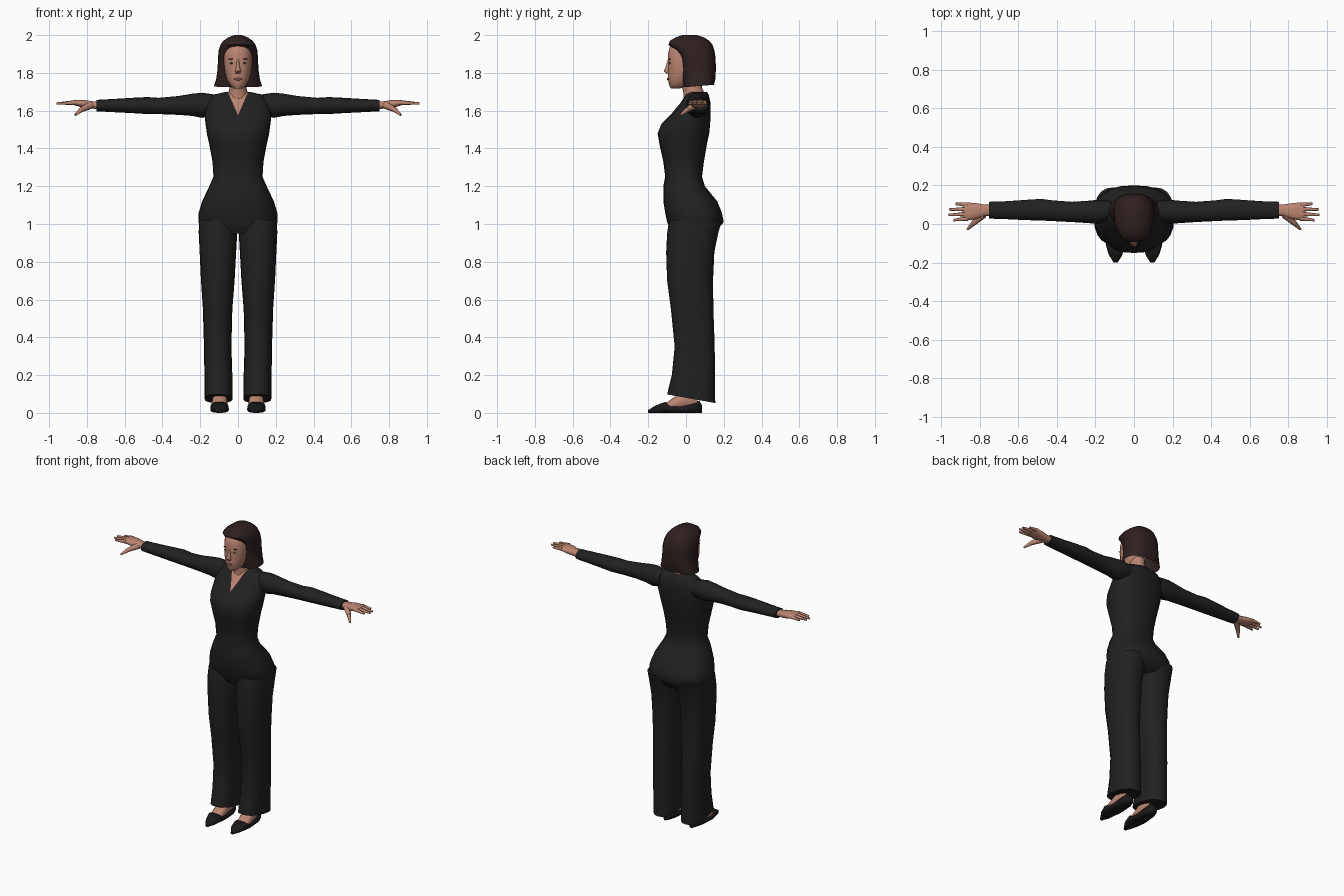
import bpy, bmesh, math
from mathutils import Vector, Matrix

if "Cube" in bpy.data.objects:
    bpy.data.objects.remove(bpy.data.objects["Cube"], do_unlink=True)


def material(name, red, green, blue):
    mat = bpy.data.materials.new(name)
    mat.use_nodes = True
    colour = (red, green, blue, 1)
    mat.diffuse_color = colour
    mat.node_tree.nodes["Principled BSDF"].inputs["Base Color"].default_value = colour
    return mat


cloth = material("black cloth", .015, .015, .015)
skin = material("warm skin", .5, .235, .165)
hair_brown = material("dark brown hair", .027, .014, .014)
leather = material("black leather", .01, .01, .011)
lip_red = material("muted lip red", .25, .085, .07)
eye_white = material("eye white", .5, .42, .38)

PLACE = {
    "x": lambda t, u, v: (t, u, v),
    "y": lambda t, u, v: (u, t, v),
    "z": lambda t, u, v: (u, v, t),
}
parts = []


def loft(bm, rows, axis="z", power=2.0, sides=20, tilt=0.0, open_end=False):
    """Skin rounded sections; each row is position, low u, high u, low v, high v."""
    rings = []
    for index, (t, u_low, u_high, v_low, v_high) in enumerate(rows):
        ring = []
        for step in range(sides):
            angle = math.tau * step / sides
            c, s = math.cos(angle), math.sin(angle)
            c = math.copysign(abs(c) ** (2 / power), c)
            s = math.copysign(abs(s) ** (2 / power), s)
            u = (u_low + u_high + c * (u_high - u_low)) / 2
            v = (v_low + v_high + s * (v_high - v_low)) / 2
            slant = tilt * v if index == len(rows) - 1 else 0
            ring.append(bm.verts.new(PLACE[axis](t + slant, u, v)))
        rings.append(ring)
    for ring, following in zip(rings, rings[1:]):
        for i in range(sides):
            j = (i + 1) % sides
            bm.faces.new((ring[i], ring[j], following[j], following[i]))
    bm.faces.new(rings[0])
    if not open_end:
        bm.faces.new(rings[-1])


def symmetric(rows):
    return [(z, -half, half, front, back) for z, half, front, back in rows]


def finger(bm, start, end, thick, thin):
    start, end = Vector(start), Vector(end)
    along = end - start
    turn = along.to_track_quat("Z", "Y").to_matrix().to_4x4()
    bmesh.ops.create_cone(bm, cap_ends=True, segments=8, radius1=thick, radius2=thin,
                          depth=along.length,
                          matrix=Matrix.Translation((start + end) / 2) @ turn)


def finish(name, bm, *mats, mirror=False):
    bmesh.ops.recalc_face_normals(bm, faces=bm.faces[:])
    mesh = bpy.data.meshes.new(name)
    bm.to_mesh(mesh)
    bm.free()
    for mat in mats:
        mesh.materials.append(mat)
    obj = bpy.data.objects.new(name, mesh)
    bpy.context.collection.objects.link(obj)
    if mirror:
        obj.modifiers.new("other side", "MIRROR").use_axis = (True, False, False)
    parts.append(obj)


def lofted(name, mat, rows, mirror=False, **options):
    bm = bmesh.new()
    loft(bm, rows, **options)
    finish(name, bm, mat, mirror=mirror)


def blob(name, mat, centre, radii, mirror=False):
    bm = bmesh.new()
    shape = Matrix.Translation(centre) @ Matrix.Diagonal((*radii, 1))
    bmesh.ops.create_uvsphere(bm, u_segments=12, v_segments=8, radius=1, matrix=shape)
    finish(name, bm, mat, mirror=mirror)


# Top and hips, with a V neckline cut into the front
NECK_TIP, NECK_SLOPE = 1.575, .43
bm = bmesh.new()
loft(bm, symmetric([
    (1.70, .06, .02, .11), (1.685, .13, 0, .12), (1.64, .165, -.03, .13),
    (1.58, .177, -.08, .13), (1.53, .172, -.13, .128), (1.48, .165, -.15, .123),
    (1.42, .152, -.14, .11), (1.33, .135, -.12, .095), (1.25, .13, -.11, .085),
    (1.2, .152, -.12, .1), (1.12, .19, -.12, .165), (1.06, .208, -.11, .19),
    (1.01, .21, -.1, .2), (.95, .18, -.07, .15)]), power=2.4, sides=24)
for side in (-1, 1):
    faces = [f for f in bm.faces
             if f.calc_center_median().y < .04 and f.calc_center_median().z > NECK_TIP - .06]
    edges = {e for f in faces for e in f.edges}
    verts = {v for f in faces for v in f.verts}
    bmesh.ops.bisect_plane(bm, geom=[*verts, *edges, *faces], dist=1e-5,
                           plane_co=(0, 0, NECK_TIP), plane_no=(side, 0, -NECK_SLOPE))
for face in bm.faces:
    mid = face.calc_center_median()
    if mid.y < .03 and abs(mid.x) < (mid.z - NECK_TIP) * NECK_SLOPE:
        face.material_index = 1
finish("torso", bm, cloth, skin)

# Trouser legs with slanted hems
lofted("trouser_legs", cloth, [
    (1.02, .002, .207, -.09, .19), (.95, .004, .208, -.1, .17), (.85, .01, .203, -.105, .15),
    (.7, .018, .196, -.1, .143), (.55, .03, .186, -.08, .145), (.35, .035, .18, -.06, .152),
    (.2, .03, .178, -.075, .153), (.08, .028, .177, -.1, .155)],
    mirror=True, power=2.4, tilt=-.18)

# Sleeves
lofted("sleeves", cloth, [
    (.12, .02, .12, 1.58, 1.685), (.19, 0, .125, 1.562, 1.695), (.24, .005, .12, 1.572, 1.69),
    (.32, .01, .115, 1.578, 1.677), (.42, .015, .122, 1.582, 1.668),
    (.48, .018, .13, 1.582, 1.672), (.56, .02, .125, 1.587, 1.668),
    (.66, .025, .118, 1.592, 1.662), (.75, .028, .115, 1.597, 1.657)],
    mirror=True, axis="x", sides=16)

# Hands: palm, four fingers and a thumb
bm = bmesh.new()
loft(bm, [(.73, .042, .1, 1.608, 1.648), (.77, .042, .1, 1.61, 1.65),
          (.82, .025, .108, 1.615, 1.658), (.865, .018, .112, 1.628, 1.656),
          (.88, .024, .108, 1.634, 1.652)], axis="x", power=2.5, sides=14)
for y, tip_y, reach in ((.028, .02, .935), (.052, .047, .96), (.077, .075, .958), (.1, .104, .925)):
    finger(bm, (.86, y, 1.643), (reach, tip_y, 1.638), .0125, .006)
finger(bm, (.78, .05, 1.63), (.83, .005, 1.605), .021, .014)
finger(bm, (.825, .01, 1.608), (.862, -.028, 1.577), .0145, .006)
finish("hands", bm, skin, mirror=True)

# Neck and head
lofted("neck", skin, symmetric([
    (1.78, .045, -.03, .08), (1.72, .045, -.02, .085), (1.69, .052, -.012, .1),
    (1.66, .06, -.015, .105), (1.62, .06, -.02, .1)]), sides=16)
lofted("head", skin, symmetric([
    (1.965, .045, -.06, .08), (1.94, .066, -.085, .1), (1.9, .076, -.095, .11),
    (1.85, .076, -.094, .1), (1.8, .07, -.095, .08), (1.765, .06, -.094, .06),
    (1.735, .042, -.09, .02), (1.718, .022, -.08, -.03)]), power=2.2)
lofted("nose", skin, symmetric([
    (1.87, .006, -.097, -.08), (1.83, .01, -.109, -.08), (1.81, .016, -.118, -.08),
    (1.798, .013, -.106, -.08)]), sides=10)

# Face details
blob("eyes", eye_white, (.033, -.083, 1.852), (.014, .006, .005), mirror=True)
blob("irises", hair_brown, (.033, -.087, 1.852), (.005, .004, .005), mirror=True)
blob("eyebrows", hair_brown, (.034, -.085, 1.874), (.018, .005, .003), mirror=True)
blob("lips", lip_red, (0, -.094, 1.767), (.023, .008, .007))

# Bobbed hair, open underneath
lofted("hair", hair_brown, symmetric([
    (2, .02, -.02, .06), (1.988, .052, -.055, .095), (1.97, .077, -.085, .122),
    (1.95, .092, -.093, .14), (1.92, .102, -.06, .15), (1.88, .106, -.04, .157),
    (1.82, .108, -.03, .158), (1.77, .115, -.025, .156), (1.725, .127, -.012, .148)]),
    power=2.5, sides=24, tilt=.08, open_end=True)

# Feet and low slip-on shoes
lofted("feet", skin, [
    (.06, .07, .12, .01, .13), (.03, .06, .13, .01, .14), (-.02, .058, .135, .01, .12),
    (-.06, .055, .14, .01, .085), (-.11, .058, .138, .01, .05), (-.14, .07, .125, .01, .03)],
    mirror=True, axis="y", sides=16)
lofted("shoes", leather, [
    (.085, .085, .11, 0, .04), (.07, .065, .125, 0, .065), (.03, .052, .14, 0, .05),
    (-.03, .05, .143, 0, .035), (-.08, .048, .147, 0, .04), (-.11, .05, .146, 0, .058),
    (-.16, .06, .13, 0, .04), (-.2, .085, .105, 0, .015)],
    mirror=True, axis="y", power=2.8, sides=16)

# Smooth shading with sharp rims
bpy.ops.object.select_all(action="DESELECT")
for obj in parts:
    obj.select_set(True)
bpy.context.view_layer.objects.active = parts[0]
bpy.ops.object.shade_smooth_by_angle(angle=math.radians(55))
